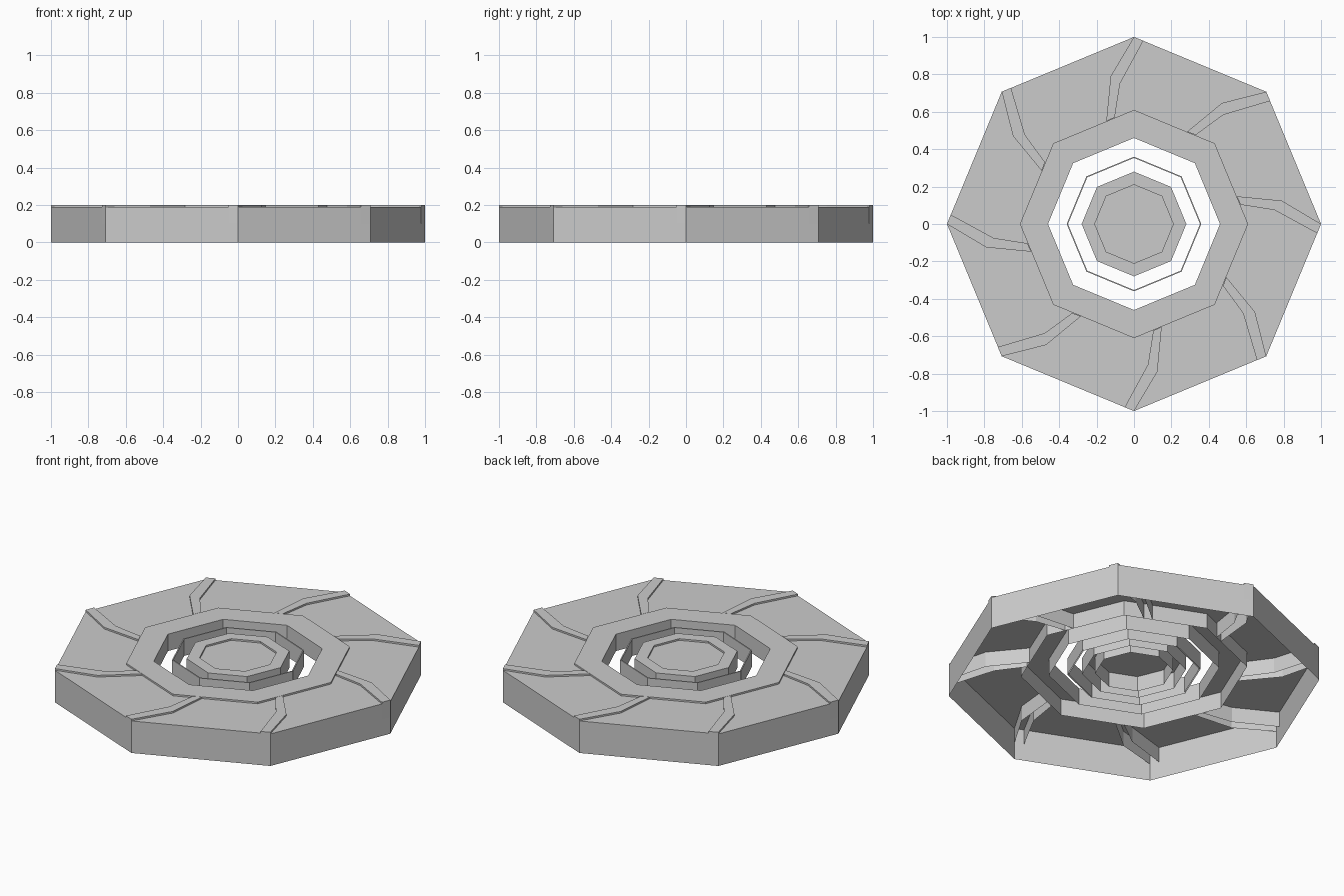
import bpy
from math import cos, sin, pi

if "Cube" in bpy.data.objects:
    bpy.data.objects.remove(bpy.data.objects["Cube"])

SIDES = 8
TOP, PANEL, LOW = 0.2, 0.19, 0.1


def make_object(name, verts, faces):
    mesh = bpy.data.meshes.new(name)
    mesh.from_pydata(verts, [], faces)
    mesh.update()
    obj = bpy.data.objects.new(name, mesh)
    bpy.context.collection.objects.link(obj)
    return obj


def octagon_shell(name, profile, cap=False):
    """Sweep (radius, z) points round eight sides; bottoms stay open."""
    verts = [(r * cos(2 * pi * i / SIDES), r * sin(2 * pi * i / SIDES), z)
             for r, z in profile for i in range(SIDES)]
    faces = []
    for k in range(len(profile) - 1):
        for i in range(SIDES):
            j = (i + 1) % SIDES
            a, b = k * SIDES, (k + 1) * SIDES
            faces.append((a + i, a + j, b + j, b + i))
    if cap:
        start = (len(profile) - 1) * SIDES
        faces.append(tuple(range(start, start + SIDES)))
    return make_object(name, verts, faces)


# Outer skirt and main top panel
octagon_shell("outer_cover", [(1, 0), (1, PANEL), (0.61, PANEL)])

# Raised collar round the central opening
octagon_shell("opening_collar", [(0.61, LOW), (0.61, TOP), (0.46, TOP), (0.46, LOW)])

# Thin ring floating in the opening
octagon_shell("thin_ring", [(0.36, LOW), (0.36, TOP), (0.353, TOP), (0.353, LOW)])

# Centre rim with its slightly sunken panel
octagon_shell("centre_rim", [(0.28, LOW), (0.28, TOP), (0.21, TOP), (0.21, LOW)])
octagon_shell("centre_panel", [(0.21, PANEL)], cap=True)

# Bent raised ribs, one per corner, open underneath
left = [(1.0, 0.0), (0.79, 0.125), (0.55, 0.148)]
right = [(0.98, -0.05), (0.75, 0.075), (0.57, 0.103)]
outline = left + right[::-1]  # counter-clockwise from above
n = len(outline)
for s in range(SIDES):
    c, d = cos(2 * pi * s / SIDES), sin(2 * pi * s / SIDES)
    verts = [(x * c - y * d, x * d + y * c, z) for z in (LOW, TOP) for x, y in outline]
    faces = [(i, (i + 1) % n, n + (i + 1) % n, n + i) for i in range(n)]
    faces += [(n, n + 1, n + 4, n + 5), (n + 1, n + 2, n + 3, n + 4)]
    make_object(f"rib_{s + 1}", verts, faces)
